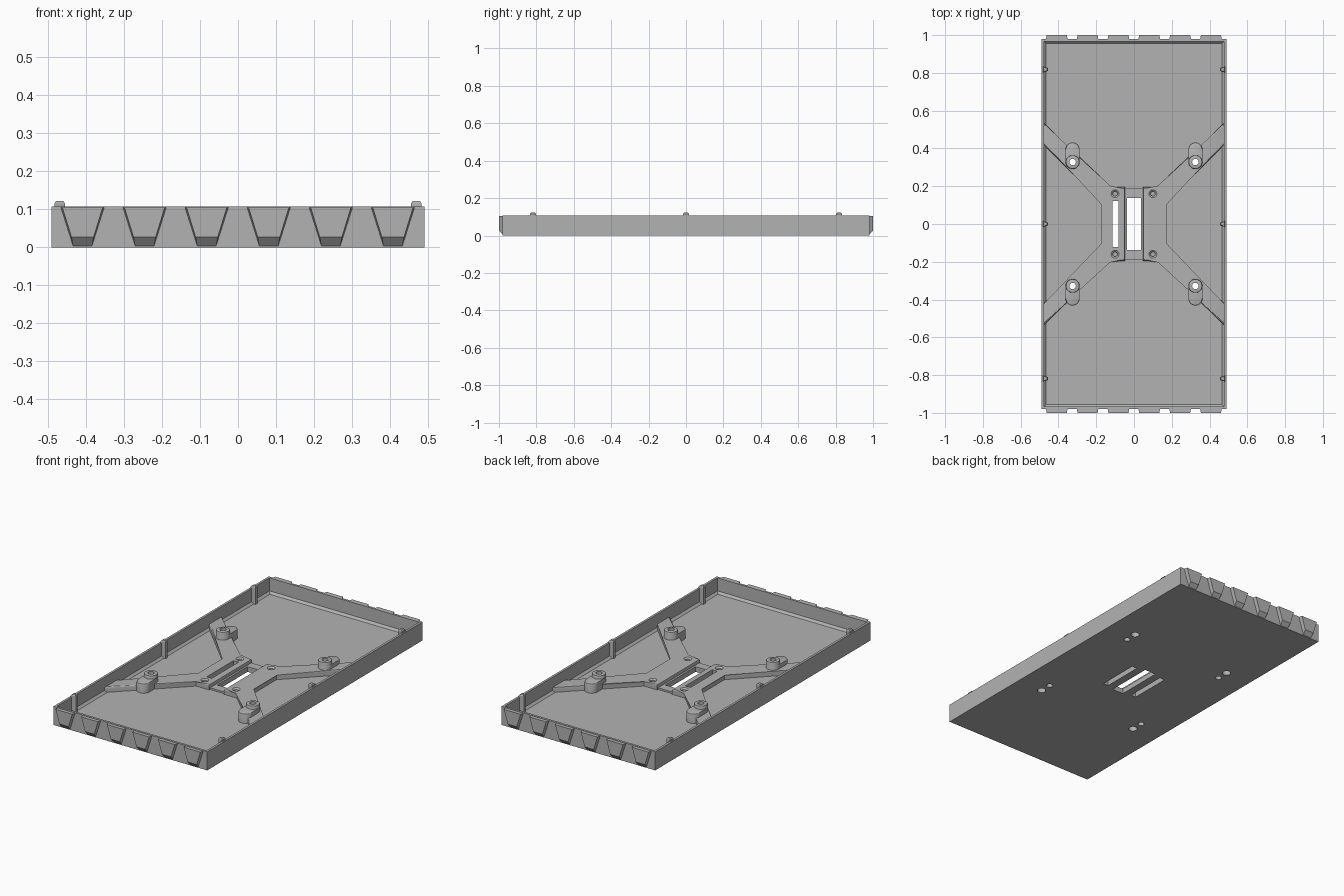
import bpy, bmesh, math

old = bpy.data.objects.get("Cube")
if old:
    bpy.data.objects.remove(old, do_unlink=True)

grey = bpy.data.materials.new("matte_grey")
grey.use_nodes = True
grey.diffuse_color = (0.45, 0.45, 0.45, 1)
grey.node_tree.nodes["Principled BSDF"].inputs["Base Color"].default_value = grey.diffuse_color


def loft(bm, rings, cap=True):
    """Skin a list of equal-length rings; returns nothing."""
    vs = [[bm.verts.new(p) for p in r] for r in rings]
    n = len(vs[0])
    for a, b in zip(vs, vs[1:]):
        for i in range(n):
            j = (i + 1) % n
            bm.faces.new((a[i], a[j], b[j], b[i]))
    bm.faces.new(vs[0][::-1])
    bm.faces.new(vs[-1])


def ring(points, z):
    return [(x, y, z) for x, y in points]


def rect(cx, cy, hx, hy):
    return [(cx - hx, cy - hy), (cx + hx, cy - hy), (cx + hx, cy + hy), (cx - hx, cy + hy)]


def circle(cx, cy, r, n=32):
    return [(cx + r * math.cos(2 * math.pi * i / n), cy + r * math.sin(2 * math.pi * i / n))
            for i in range(n)]


def prism(bm, points, z0, z1):
    loft(bm, [ring(points, z0), ring(points, z1)])


def bevel_top(bm, z, width):
    edges = [e for e in bm.edges if all(abs(v.co.z - z) < 1e-5 for v in e.verts)]
    bmesh.ops.bevel(bm, geom=edges, offset=width, segments=2, profile=0.5, affect='EDGES')


def make(name, bm, smooth=False):
    bmesh.ops.recalc_face_normals(bm, faces=bm.faces)
    mesh = bpy.data.meshes.new(name)
    bm.to_mesh(mesh)
    bm.free()
    mesh.materials.append(grey)
    ob = bpy.data.objects.new(name, mesh)
    bpy.context.collection.objects.link(ob)
    if smooth:
        activate(ob)
        bpy.ops.object.shade_smooth_by_angle(angle=math.radians(35))
    return ob


def activate(ob):
    bpy.ops.object.select_all(action='DESELECT')
    ob.select_set(True)
    bpy.context.view_layer.objects.active = ob


HX, HY, TOP, FLOOR, WALL = 0.49, 0.98, 0.107, 0.02, 0.013
PLATE = 0.05
BX, BY = 0.325, 0.328
corners = [(sx, sy) for sx in (-1, 1) for sy in (-1, 1)]

# Tray shell with a chamfer between floor and walls
bm = bmesh.new()
inner = rect(0, 0, HX - WALL, HY - WALL)
loft(bm, [ring(rect(0, 0, HX, HY), 0), ring(rect(0, 0, HX, HY), TOP), ring(inner, TOP),
          ring(inner, FLOOR + 0.012),
          ring(rect(0, 0, HX - WALL - 0.012, HY - WALL - 0.012), FLOOR)])
parts = [make("tray", bm)]

# Raised brace: a centre plate with two arms on each side
for side, label in ((1, "left"), (-1, "right")):
    half = [(0.047, 0.195), (0.13, 0.195), (0.482, 0.54), (0.482, 0.424), (0.168, 0.11)]
    outline = half + [(x, -y) for x, y in reversed(half)]
    bm = bmesh.new()
    prism(bm, [(side * x, y) for x, y in outline], 0.01, PLATE)
    bevel_top(bm, PLATE, 0.008)
    parts.append(make(label + "_brace", bm, True))

# Low bridge between the two braces
bm = bmesh.new()
prism(bm, rect(0, 0, 0.055, 0.188), 0.01, 0.03)
parts.append(make("centre_bridge", bm))

# Mounting bosses: tall round post with a lower rounded extension
for sx, sy in corners:
    label = ("left" if sx > 0 else "right") + ("_back" if sy > 0 else "_front")
    capsule = []
    for k, cy in ((0, 0.395), (1, BY)):
        for i in range(17):
            a = math.pi * (k + i / 16)
            capsule.append((sx * (BX + 0.037 * math.cos(a)), sy * (cy + 0.037 * math.sin(a))))
    bm = bmesh.new()
    prism(bm, capsule, 0.01, 0.075)
    bevel_top(bm, 0.075, 0.006)
    parts.append(make(label + "_boss_extension", bm, True))
    bm = bmesh.new()
    prism(bm, circle(sx * BX, sy * BY, 0.036), 0.012, 0.095)
    bevel_top(bm, 0.095, 0.004)
    parts.append(make(label + "_boss", bm, True))

# Cutter: slots, blind pocket, screw holes and countersinks
bm = bmesh.new()
prism(bm, rect(0, 0, 0.036, 0.138), -0.05, 0.2)
prism(bm, rect(-0.098, 0, 0.016, 0.122), -0.05, 0.2)
prism(bm, rect(0.098, 0, 0.016, 0.122), -0.05, 0.038)
for sx, sy in corners:
    prism(bm, circle(sx * BX, sy * BY, 0.017), -0.05, 0.2)
    prism(bm, circle(sx * BX, sy * 0.397, 0.023), -0.05, 0.05)
    loft(bm, [ring(circle(sx * 0.1, sy * 0.16, r), z)
              for r, z in ((0.012, 0.026), (0.012, 0.043), (0.021, 0.0501), (0.021, 0.1))])
cutter = make("hole_cutter", bm)
cutter.hide_render = True
for ob in parts:
    activate(ob)
    mod = ob.modifiers.new("holes", 'BOOLEAN')
    mod.operation, mod.solver, mod.object = 'DIFFERENCE', 'EXACT', cutter
    # the cut goes ahead of any smoothing modifier
    ob.modifiers.move(len(ob.modifiers) - 1, 0)
    bpy.ops.object.modifier_apply(modifier=mod.name)
bpy.data.objects.remove(cutter, do_unlink=True)

# Tapered keys along both short ends
for sy, label in ((-1, "front"), (1, "back")):
    bm = bmesh.new()
    for i in range(6):
        cx = -0.409 + 0.1633 * i

        def key(y, half_top, half_low, low):
            return [(cx - half_top, sy * y, 0.105), (cx + half_top, sy * y, 0.105),
                    (cx + half_low, sy * y, low), (cx - half_low, sy * y, low)]
        loft(bm, [key(HY - 0.005, 0.058, 0.024, 0.002), key(HY, 0.057, 0.025, 0.004),
                  key(1.0, 0.053, 0.029, 0.027)])
    make(label + "_end_keys", bm)

# Locating ribs on the long walls, with chamfered tips above the rim
for sx, label in ((1, "left"), (-1, "right")):
    bm = bmesh.new()
    for cy in (-0.818, 0, 0.818):
        def rib(d, z):
            return [(sx * (0.483 - d), cy - 0.016 + d, z), (sx * (0.483 - d), cy + 0.016 - d, z),
                    (sx * (0.455 + d), cy + 0.008 - d / 2, z), (sx * (0.455 + d), cy - 0.008 + d / 2, z)]
        loft(bm, [rib(0, 0.015), rib(0, 0.116), rib(0.005, 0.122)])
    make(label + "_wall_ribs", bm)
